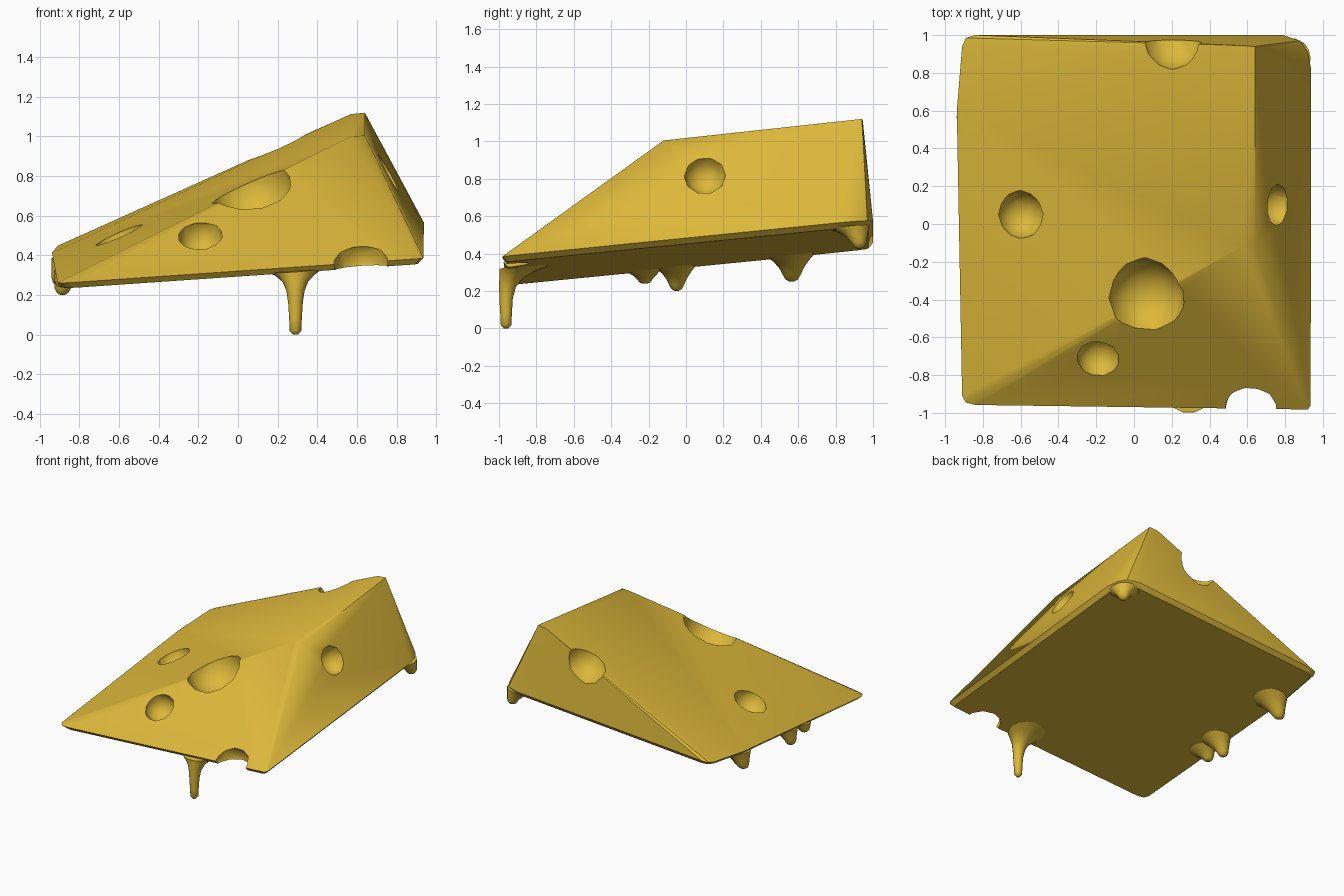
import bpy, bmesh, math
from mathutils import Vector, Matrix

if "Cube" in bpy.data.objects:
    bpy.data.objects.remove(bpy.data.objects["Cube"])

gold = bpy.data.materials.new("cheese yellow")
gold.diffuse_color = (0.72, 0.48, 0.042, 1)
gold.use_nodes = True
gold.node_tree.nodes["Principled BSDF"].inputs["Base Color"].default_value = gold.diffuse_color


def base_z(x, y):
    """Height of the tilted underside."""
    return 0.23 + 0.07 * (x + 0.9) + 0.1 * (y + 0.95)


def make_object(name, bm):
    bmesh.ops.recalc_face_normals(bm, faces=bm.faces[:])
    mesh = bpy.data.meshes.new(name)
    bm.to_mesh(mesh)
    bm.free()
    mesh.materials.append(gold)
    ob = bpy.data.objects.new(name, mesh)
    bpy.context.collection.objects.link(ob)
    return ob


def select_only(ob):
    bpy.ops.object.select_all(action='DESELECT')
    ob.select_set(True)
    bpy.context.view_layer.objects.active = ob


# Wedge body: convex hull of the rounded rim, inset underside and top ridge
rim = [(-0.91, -0.91), (-0.89, -0.945), (-0.84, -0.958), (0.92, -0.982), (0.935, -0.96),
       (0.938, 0.82), (0.92, 0.91), (0.88, 0.97), (0.79, 1.0),
       (-0.84, 1.0), (-0.89, 0.985), (-0.91, 0.94), (-0.938, 0.6)]
points = [(x, y, base_z(x, y) + 0.03) for x, y in rim]
points += [(x * 0.97, y * 0.975, base_z(x * 0.97, y * 0.975)) for x, y in rim]
points += [(-0.885, -0.93, 0.272), (-0.885, 0.97, 0.455),
           (0.57, -0.12, 1.0), (0.64, -0.12, 1.005),
           (0.57, 0.945, 1.113), (0.64, 0.94, 1.12)]
bm = bmesh.new()
for p in points:
    bm.verts.new(p)
hull = bmesh.ops.convex_hull(bm, input=bm.verts[:])
loose = [v for v in bm.verts if not v.link_faces]
bmesh.ops.delete(bm, geom=loose, context='VERTS')
body = make_object("cheese_wedge", bm)

# Holes: faceted balls cut from the wedge
holes = [(-0.60, 0.05, 0.505, 0.13), (0.06, -0.39, 0.755, 0.215),
         (-0.19, -0.71, 0.495, 0.115), (0.765, 0.10, 0.82, 0.112),
         (0.20, 0.98, 0.95, 0.165), (0.62, -0.975, 0.36, 0.142)]
bm = bmesh.new()
for x, y, z, r in holes:
    bmesh.ops.create_icosphere(bm, subdivisions=2, radius=r,
                               matrix=Matrix.Translation((x, y, z)))
cutter = make_object("hole_cutter", bm)
cutter.hide_render = True
mod = body.modifiers.new("holes", 'BOOLEAN')
mod.operation = 'DIFFERENCE'
mod.solver = 'EXACT'
mod.object = cutter
select_only(body)
bpy.ops.object.modifier_apply(modifier=mod.name)
bpy.data.objects.remove(cutter)
bpy.ops.object.shade_smooth_by_angle(angle=math.radians(38))


# Drips: tapered rings flaring inward into the underside
def drip(name, x, y, inward, profile, tip, sides=14):
    inward = Vector(inward).normalized()
    bm = bmesh.new()
    rings = []
    for i, (r, drop) in enumerate(profile):
        c = Vector((x, y)) + inward * max(r - tip, 0)
        ring = []
        for k in range(sides):
            a = math.tau * k / sides
            px, py = c.x + r * math.cos(a), c.y + r * math.sin(a)
            # upper rings follow the tilted underside, lower ones hang level
            f = max(0, 1 - i / 3)
            z = base_z(px, py) * f + base_z(x, y) * (1 - f) - drop
            ring.append(bm.verts.new((px, py, z)))
        rings.append(ring)
    for a, b in zip(rings, rings[1:]):
        for k in range(sides):
            n = (k + 1) % sides
            bm.faces.new((a[k], a[n], b[n], b[k]))
    bm.faces.new(rings[0])
    bm.faces.new(rings[-1])
    ob = make_object(name, bm)
    select_only(ob)
    bpy.ops.object.shade_smooth_by_angle(angle=math.radians(60))


length = base_z(0.29, -0.962)
drip("long_drip", 0.29, -0.962, (0, 1),
     [(0.15, -0.008), (0.10, 0.015), (0.065, 0.045), (0.046, 0.09), (0.037, 0.15),
      (0.032, 0.23), (0.029, length - 0.02), (0.012, length)], 0.038)

# Short drips along the left edge and at the back right corner
for name, x, y, inward, w, h in [
        ("left_drip_back", -0.90, 0.565, (1, 0), 0.13, 0.13),
        ("left_drip_middle", -0.885, -0.05, (1, 0), 0.11, 0.12),
        ("left_drip_front", -0.885, -0.22, (1, 0), 0.10, 0.065),
        ("corner_drip", 0.875, 0.925, (-1, -1), 0.11, 0.115)]:
    drip(name, x, y, inward,
         [(w, -0.008), (w * 0.72, h * 0.2), (w * 0.52, h * 0.45),
          (w * 0.38, h * 0.72), (w * 0.26, h * 0.92), (w * 0.1, h)], 0.04)
